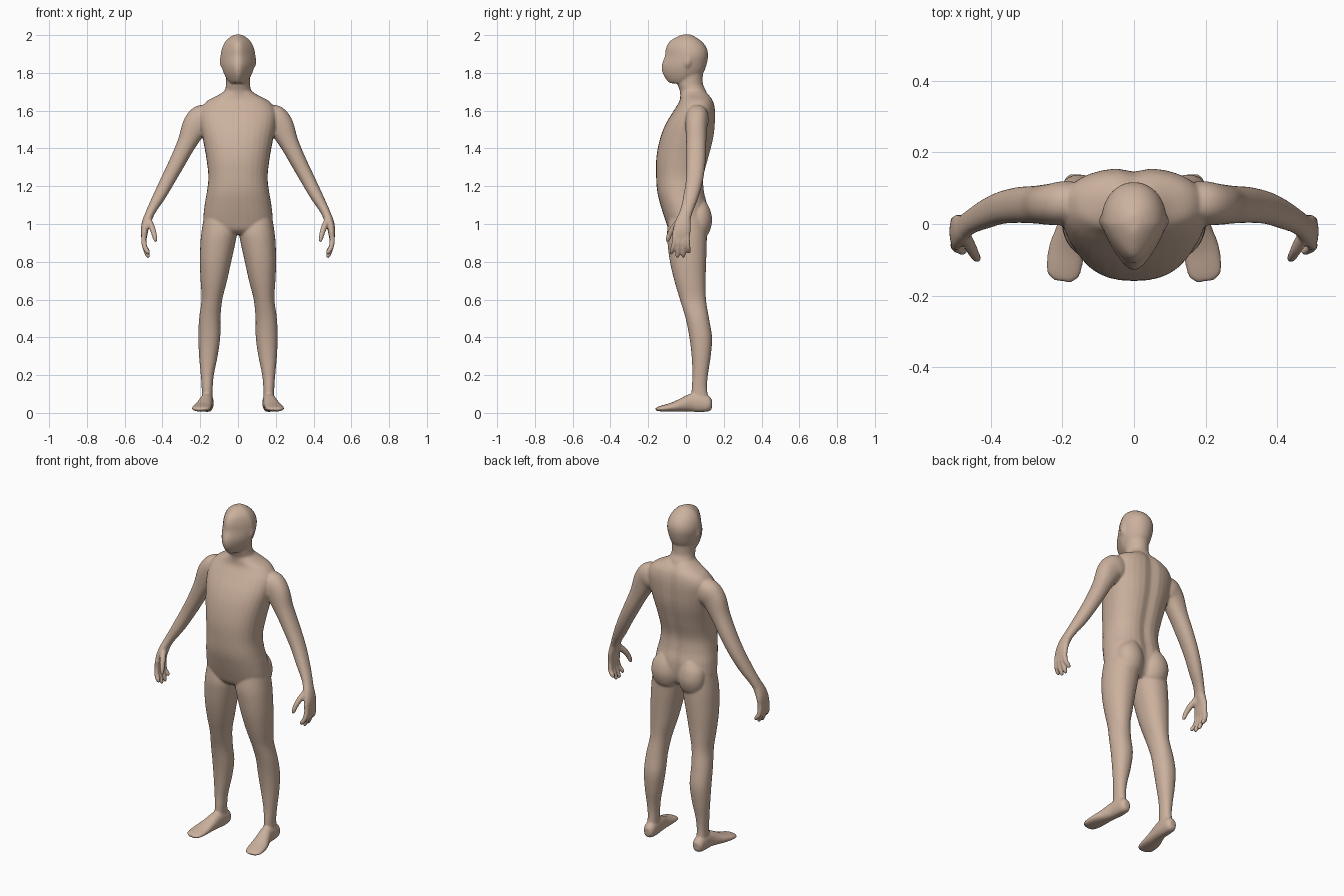
import bpy, bmesh, math
from mathutils import Vector

SEG = 32
bm = bmesh.new()


def spline(rows, steps=5):
    """Catmull-Rom resampling of a list of section rows."""
    out = []
    for i in range(len(rows) - 1):
        p0, p1, p2, p3 = (rows[max(0, min(len(rows) - 1, i + k))] for k in (-1, 0, 1, 2))
        for s in range(steps):
            t = s / steps
            out.append([0.5 * (2 * b + (c - a) * t + (2 * a - 5 * b + 4 * c - d) * t * t
                               + (3 * b - a - 3 * c + d) * t ** 3)
                        for a, b, c, d in zip(p0, p1, p2, p3)])
    return out + [list(rows[-1])]


def skin(rings):
    """Bridge rings of points into a closed shell."""
    vr = [[bm.verts.new(p) for p in r] for r in rings]
    faces = [bm.faces.new(vr[0]), bm.faces.new(vr[-1])]
    for a, b in zip(vr, vr[1:]):
        for i in range(SEG):
            j = (i + 1) % SEG
            faces.append(bm.faces.new((a[i], a[j], b[j], b[i])))
    bmesh.ops.recalc_face_normals(bm, faces=faces)


def unit_ring(power):
    for i in range(SEG):
        a = 2 * math.pi * i / SEG
        c, s = math.cos(a), math.sin(a)
        yield math.copysign(abs(c) ** (2 / power), c), math.copysign(abs(s) ** (2 / power), s)


def upright(rows, power=2.0, taper=0.0, groove=0.0):
    """Loft of level sections: z, x left, x right, y front, y back."""
    rings = []
    for z, x0, x1, y0, y1 in spline(rows):
        ring = []
        for c, s in unit_ring(power):
            x = (x0 + x1) / 2 + c * (x1 - x0) / 2 * (1 + taper * min(s, 0))
            y = (y0 + y1) / 2 + s * (y1 - y0) / 2
            if s > 0:
                y -= groove * math.exp(-(x / 0.03) ** 2)
            ring.append((x, y, z))
        rings.append(ring)
    skin(rings)


def limb(rows, side, up=Vector((0, 1, 0)), floor=None):
    """Loft along a path: x, y, z, radius across, radius along 'up'."""
    rows = spline(rows)
    pts = [Vector(r[:3]) for r in rows]
    rings = []
    for i, r in enumerate(rows):
        t = (pts[min(i + 1, len(pts) - 1)] - pts[max(i - 1, 0)]).normalized()
        u = up.cross(t).normalized()
        v = t.cross(u)
        ring = [pts[i] + u * c * r[3] + v * s * r[4] for c, s in unit_ring(2.2)]
        if floor is not None:
            for p in ring:
                p.z = max(p.z, floor)
        rings.append([(p.x * side, p.y, p.z) for p in ring])
    skin(rings)


def mirrored(rows, side):
    return [(z, a * side, b * side, c, d) for z, a, b, c, d in rows]


# torso
torso = [(0.945, 0.10, -0.06, 0.07), (0.97, 0.165, -0.09, 0.10), (1.02, 0.183, -0.11, 0.115),
         (1.10, 0.177, -0.135, 0.115), (1.17, 0.165, -0.152, 0.10), (1.25, 0.157, -0.158, 0.097),
         (1.35, 0.168, -0.157, 0.122), (1.45, 0.186, -0.138, 0.147), (1.53, 0.20, -0.107, 0.156),
         (1.60, 0.20, -0.065, 0.157), (1.65, 0.165, -0.035, 0.147), (1.685, 0.10, -0.03, 0.125),
         (1.71, 0.065, -0.028, 0.10)]
upright([(z, -w, w, f, b) for z, w, f, b in torso], power=2.3, groove=0.012)

# neck
neck = [(1.62, 0.085, -0.03, 0.13), (1.70, 0.071, -0.032, 0.108), (1.74, 0.063, -0.045, 0.09),
        (1.80, 0.065, -0.05, 0.09)]
upright([(z, -w, w, f, b) for z, w, f, b in neck])

# head, narrower towards the face
head = [(1.745, 0.035, -0.085, 0.0), (1.765, 0.058, -0.105, 0.06), (1.80, 0.076, -0.124, 0.092),
        (1.84, 0.087, -0.128, 0.108), (1.89, 0.092, -0.112, 0.117), (1.93, 0.085, -0.106, 0.11),
        (1.965, 0.068, -0.088, 0.085), (1.99, 0.042, -0.05, 0.05), (2.003, 0.015, -0.02, 0.025)]
upright([(z, -w, w, f, b) for z, w, f, b in head], power=2.1, taper=0.45)

leg = [(0.06, 0.135, 0.192, 0.03, 0.12), (0.13, 0.134, 0.192, 0.03, 0.112), (0.20, 0.128, 0.197, 0.034, 0.116),
       (0.30, 0.108, 0.206, 0.03, 0.131), (0.40, 0.094, 0.21, 0.018, 0.138), (0.50, 0.093, 0.206, -0.002, 0.122),
       (0.60, 0.083, 0.193, -0.032, 0.106), (0.70, 0.058, 0.198, -0.062, 0.104), (0.80, 0.036, 0.202, -0.085, 0.107),
       (0.90, 0.014, 0.199, -0.098, 0.11), (0.96, 0.006, 0.193, -0.10, 0.11), (1.03, 0.02, 0.182, -0.09, 0.10)]
foot = [(0.163, 0.138, 0.045, 0.018, 0.025), (0.163, 0.12, 0.046, 0.032, 0.04), (0.164, 0.08, 0.052, 0.035, 0.05),
        (0.167, 0.03, 0.053, 0.036, 0.048), (0.177, -0.02, 0.042, 0.042, 0.036), (0.188, -0.07, 0.031, 0.05, 0.025),
        (0.195, -0.12, 0.024, 0.05, 0.017), (0.198, -0.145, 0.021, 0.043, 0.012), (0.20, -0.16, 0.019, 0.025, 0.007)]
arm = [(0.12, 0.065, 1.585, 0.04, 0.04), (0.18, 0.06, 1.56, 0.075, 0.06), (0.225, 0.055, 1.52, 0.07, 0.058),
       (0.27, 0.054, 1.43, 0.051, 0.053), (0.32, 0.053, 1.33, 0.043, 0.05), (0.37, 0.045, 1.235, 0.038, 0.045),
       (0.415, 0.027, 1.15, 0.033, 0.04), (0.452, 0.008, 1.085, 0.026, 0.034), (0.474, -0.008, 1.04, 0.023, 0.034)]
palm = [(0.462, 0.0, 1.065, 0.022, 0.03), (0.479, -0.012, 1.025, 0.024, 0.038), (0.493, -0.02, 0.98, 0.021, 0.046),
        (0.497, -0.025, 0.94, 0.017, 0.047), (0.495, -0.026, 0.92, 0.012, 0.042)]
thumb = [(0.472, -0.03, 1.02, 0.015, 0.018), (0.457, -0.062, 0.985, 0.016, 0.017),
         (0.445, -0.085, 0.95, 0.014, 0.014), (0.437, -0.097, 0.915, 0.011, 0.011), (0.436, -0.098, 0.905, 0.005, 0.005)]
# finger: y at knuckle, y at tip, z at tip
fingers = [(-0.060, -0.076, 0.84), (-0.038, -0.045, 0.822), (-0.014, -0.014, 0.825), (0.008, 0.015, 0.845)]

for side in (1, -1):
    upright(mirrored(leg, side), power=2.15)
    limb(foot, side, up=Vector((0, 0, 1)), floor=0.006)
    limb(arm, side)
    limb(palm, side)
    limb(thumb, side)
    for y0, y1, z1 in fingers:
        limb([(0.494, y0, 0.96, 0.013, 0.013), (0.499, y0, 0.92, 0.014, 0.0125),
              (0.494, (y0 + y1) / 2, 0.88, 0.0135, 0.012), (0.478, y1, z1 + 0.012, 0.012, 0.011),
              (0.470, y1, z1, 0.006, 0.006)], side)
    # buttock
    upright([(0.92, side * 0.05, side * 0.12, 0.03, 0.09), (0.95, side * 0.018, side * 0.155, 0.0, 0.12),
             (1.01, side * 0.008, side * 0.168, 0.0, 0.138), (1.07, side * 0.015, side * 0.16, 0.0, 0.13),
             (1.12, side * 0.04, side * 0.12, 0.02, 0.105)])
    # ear
    upright([(1.82, side * 0.06, side * 0.082, -0.01, 0.02), (1.85, side * 0.06, side * 0.097, -0.015, 0.03),
             (1.89, side * 0.06, side * 0.093, -0.01, 0.035)])

# one continuous body
mesh = bpy.data.meshes.new("body")
bm.to_mesh(mesh)
bm.free()
body = bpy.data.objects.new("body", mesh)
bpy.context.collection.objects.link(body)
skin_mat = bpy.data.materials.new("warm_skin")
skin_mat.diffuse_color = (0.60, 0.44, 0.34, 1)
mesh.materials.append(skin_mat)

remesh = body.modifiers.new("fuse", 'REMESH')
remesh.mode = 'VOXEL'
remesh.voxel_size = 0.006
remesh.use_smooth_shade = True
smooth = body.modifiers.new("soften", 'SMOOTH')
smooth.factor = 0.5
smooth.iterations = 6
